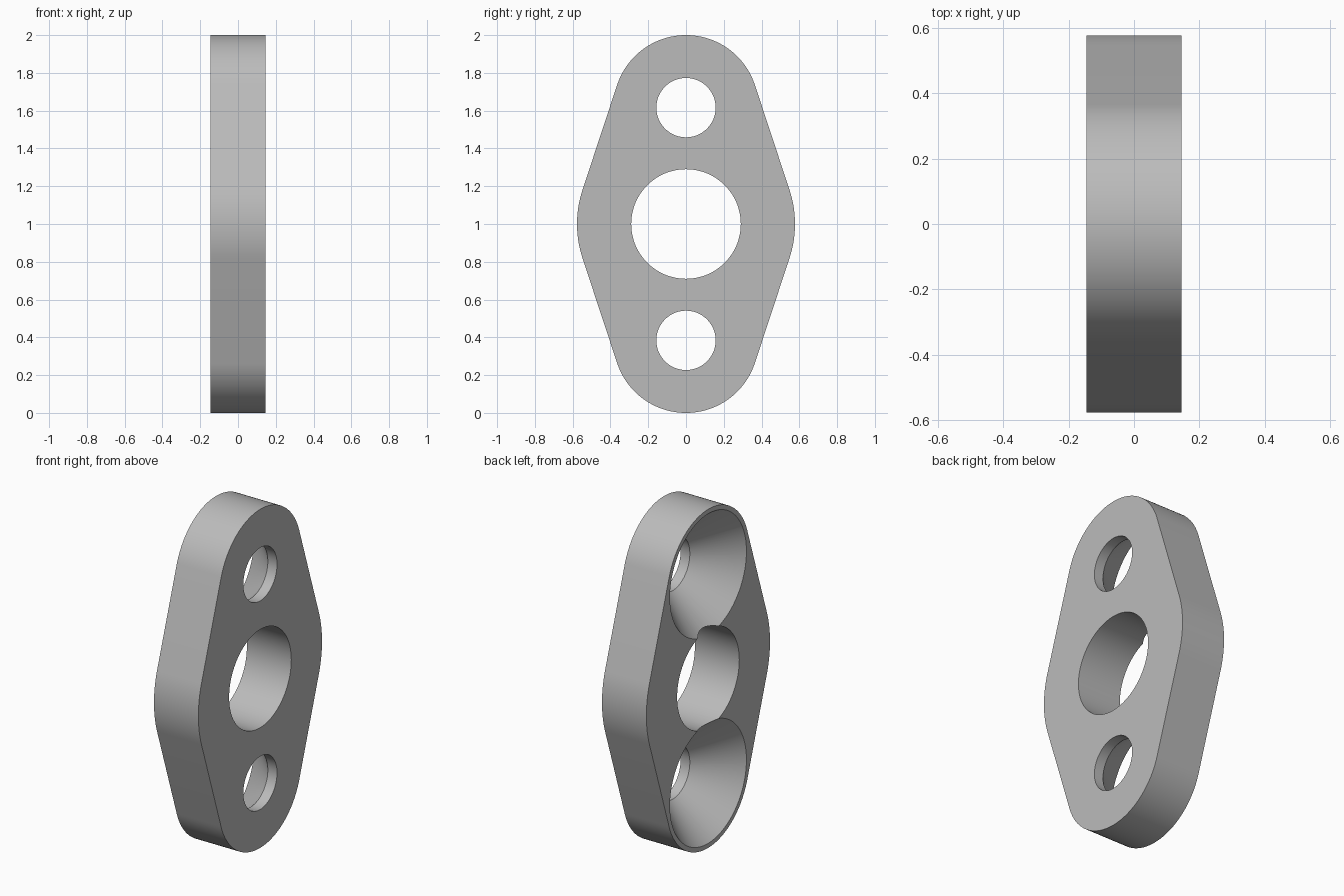
import bpy, bmesh, math
from mathutils import Matrix, Vector

cube = bpy.data.objects.get("Cube")
if cube:
    bpy.data.objects.remove(cube, do_unlink=True)

HALF = 0.145          # half the plate thickness
MID_Z = 1.0
OFFSET = 0.616        # bolt hole distance from the middle
END_R, MID_R = 0.384, 0.577
BORE_R, BOLT_R, SINK_R = 0.29, 0.157, 0.357
SINK_DEPTH = 0.23
SIDES = 96

metal = bpy.data.materials.new("grey_metal")
metal.use_nodes = True
GREY = (0.5, 0.5, 0.5, 1)
metal.diffuse_color = GREY
metal.node_tree.nodes["Principled BSDF"].inputs["Base Color"].default_value = GREY


def make_object(name, bm):
    bmesh.ops.recalc_face_normals(bm, faces=bm.faces)
    mesh = bpy.data.meshes.new(name)
    bm.to_mesh(mesh)
    bm.free()
    mesh.materials.append(metal)
    obj = bpy.data.objects.new(name, mesh)
    bpy.context.collection.objects.link(obj)
    return obj


def arc(z, radius, start, end, steps):
    """Points on the plate face, angles measured from +y towards +z."""
    angles = [start + (end - start) * i / steps for i in range(steps + 1)]
    return [(radius * math.cos(a), z + radius * math.sin(a)) for a in angles]


def turned_cutter(name, z, profile):
    """Revolve (x, radius) rings about an axis along x."""
    bm = bmesh.new()
    rings = []
    for x, r in profile:
        pts = arc(z, r, 0, 2 * math.pi, SIDES)[:-1]
        rings.append([bm.verts.new((x, y, h)) for y, h in pts])
    for a, b in zip(rings, rings[1:]):
        for i in range(SIDES):
            j = (i + 1) % SIDES
            bm.faces.new((a[i], a[j], b[j], b[i]))
    bm.faces.new(rings[0])
    bm.faces.new(rings[-1])
    obj = make_object(name, bm)
    obj.hide_render = True
    return obj


# Plate outline: two end arcs and two side arcs joined by tangent lines
t = math.asin((MID_R - END_R) / OFFSET)
outline = (arc(MID_Z, MID_R, -t, t, 16)
           + arc(MID_Z + OFFSET, END_R, t, math.pi - t, 48)
           + arc(MID_Z, MID_R, math.pi - t, math.pi + t, 16)
           + arc(MID_Z - OFFSET, END_R, math.pi + t, 2 * math.pi - t, 48))
bm = bmesh.new()
face = bm.faces.new([bm.verts.new((-HALF, y, z)) for y, z in outline])
extruded = bmesh.ops.extrude_face_region(bm, geom=[face])
moved = [v for v in extruded["geom"] if isinstance(v, bmesh.types.BMVert)]
bmesh.ops.translate(bm, verts=moved, vec=(2 * HALF, 0, 0))
plate = make_object("flange_plate", bm)

# Central bore and two bolt holes, countersunk from the -x face
over = 0.05
slope = (SINK_R - BOLT_R) / SINK_DEPTH
sink_profile = [(-HALF - over, SINK_R + over * slope),
                (-HALF + SINK_DEPTH, BOLT_R), (HALF + over, BOLT_R)]
cutters = [turned_cutter("bore_cutter", MID_Z,
                         [(-HALF - 2 * over, BORE_R), (HALF + 2 * over, BORE_R)])]
for name, side in (("upper", 1), ("lower", -1)):
    cutters.append(turned_cutter(name + "_bolt_cutter", MID_Z + side * OFFSET, sink_profile))

for cutter in cutters:
    mod = plate.modifiers.new(cutter.name, 'BOOLEAN')
    mod.operation = 'DIFFERENCE'
    mod.solver = 'EXACT'
    mod.object = cutter

# Bake the cuts and remove the cutters
bpy.context.view_layer.update()
evaluated = plate.evaluated_get(bpy.context.evaluated_depsgraph_get())
cut_mesh = bpy.data.meshes.new_from_object(evaluated)
plate.modifiers.clear()
plate.data = cut_mesh
for cutter in cutters:
    bpy.data.objects.remove(cutter, do_unlink=True)

# Smooth curved walls, sharp rims
bpy.ops.object.select_all(action='DESELECT')
plate.select_set(True)
bpy.context.view_layer.objects.active = plate
bpy.ops.object.shade_smooth_by_angle(angle=math.radians(30))
